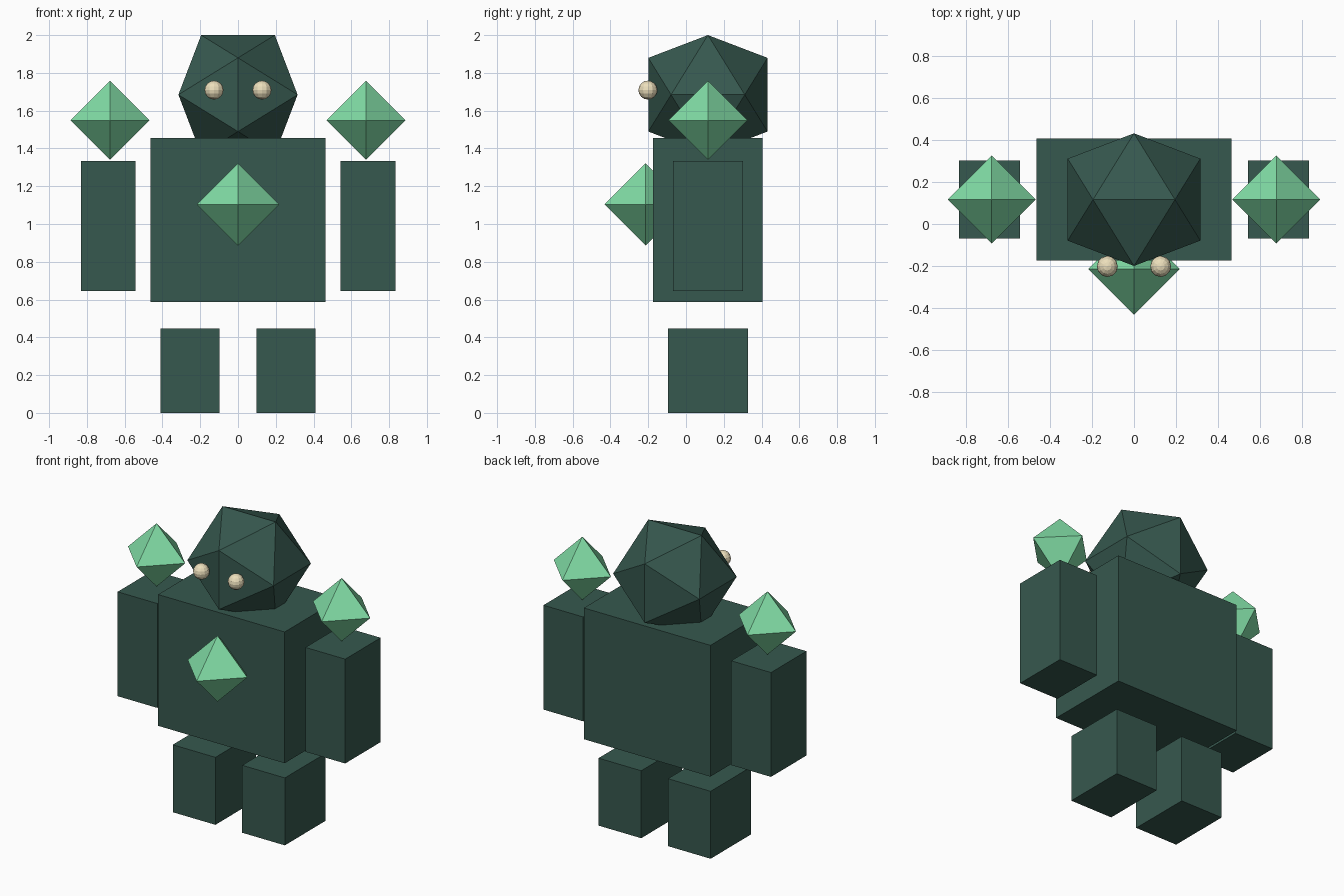
import bpy
import bmesh
from mathutils import Vector

if "Cube" in bpy.data.objects:
    bpy.data.objects.remove(bpy.data.objects["Cube"])

MID_Y = 0.116  # depth centre of the body


def material(name, rgb):
    mat = bpy.data.materials.new(name)
    mat.diffuse_color = (*rgb, 1.0)
    mat.use_nodes = True
    mat.node_tree.nodes["Principled BSDF"].inputs["Base Color"].default_value = mat.diffuse_color
    return mat


STONE = material("dark_stone", (0.037, 0.098, 0.077))
CRYSTAL = material("green_crystal", (0.22, 0.72, 0.38))
IVORY = material("ivory", (0.84, 0.74, 0.50))


def finish(name, bm, centre, mat):
    bmesh.ops.recalc_face_normals(bm, faces=bm.faces)
    mesh = bpy.data.meshes.new(name)
    bm.to_mesh(mesh)
    bm.free()
    mesh.materials.append(mat)
    obj = bpy.data.objects.new(name, mesh)
    obj.location = centre
    bpy.context.collection.objects.link(obj)
    return obj


def box(name, centre, size):
    bm = bmesh.new()
    bmesh.ops.create_cube(bm, size=1)
    bmesh.ops.scale(bm, vec=Vector(size), verts=bm.verts)
    return finish(name, bm, centre, STONE)


def hull(name, points, centre, mat):
    bm = bmesh.new()
    for p in points:
        bm.verts.new(p)
    bmesh.ops.convex_hull(bm, input=bm.verts)
    return finish(name, bm, centre, mat)


def octahedron(name, centre, r):
    points = [Vector([s * r if i == axis else 0 for i in range(3)])
              for axis in range(3) for s in (-1, 1)]
    return hull(name, points, centre, CRYSTAL)


def eye(name, centre, r):
    bm = bmesh.new()
    bmesh.ops.create_uvsphere(bm, u_segments=12, v_segments=8, radius=r)
    return finish(name, bm, centre, IVORY)


# Torso block
box("torso", (0, MID_Y, 1.021), (0.926, 0.58, 0.868))

# Head: icosahedron with an edge on top
a, b = 0.195, 0.3155
head_points = []
for s in (-1, 1):
    for t in (-1, 1):
        head_points += [(s * a, 0, t * b), (0, s * b, t * a), (s * b, t * a, 0)]
hull("head", head_points, (0, MID_Y, 2 - b), STONE)

# Chest crystal
octahedron("chest_crystal", (0, -0.214, 1.104), 0.218)

# Mirrored limbs, shoulder crystals and eyes
for side, s in (("left", -1), ("right", 1)):
    box(f"{side}_arm", (s * 0.687, MID_Y, 0.989), (0.291, 0.37, 0.69))
    box(f"{side}_leg", (s * 0.254, MID_Y, 0.223), (0.312, 0.424, 0.446))
    octahedron(f"{side}_shoulder_crystal", (s * 0.677, MID_Y, 1.549), 0.209)
    eye(f"{side}_eye", (s * 0.127, -0.202, 1.709), 0.05)
